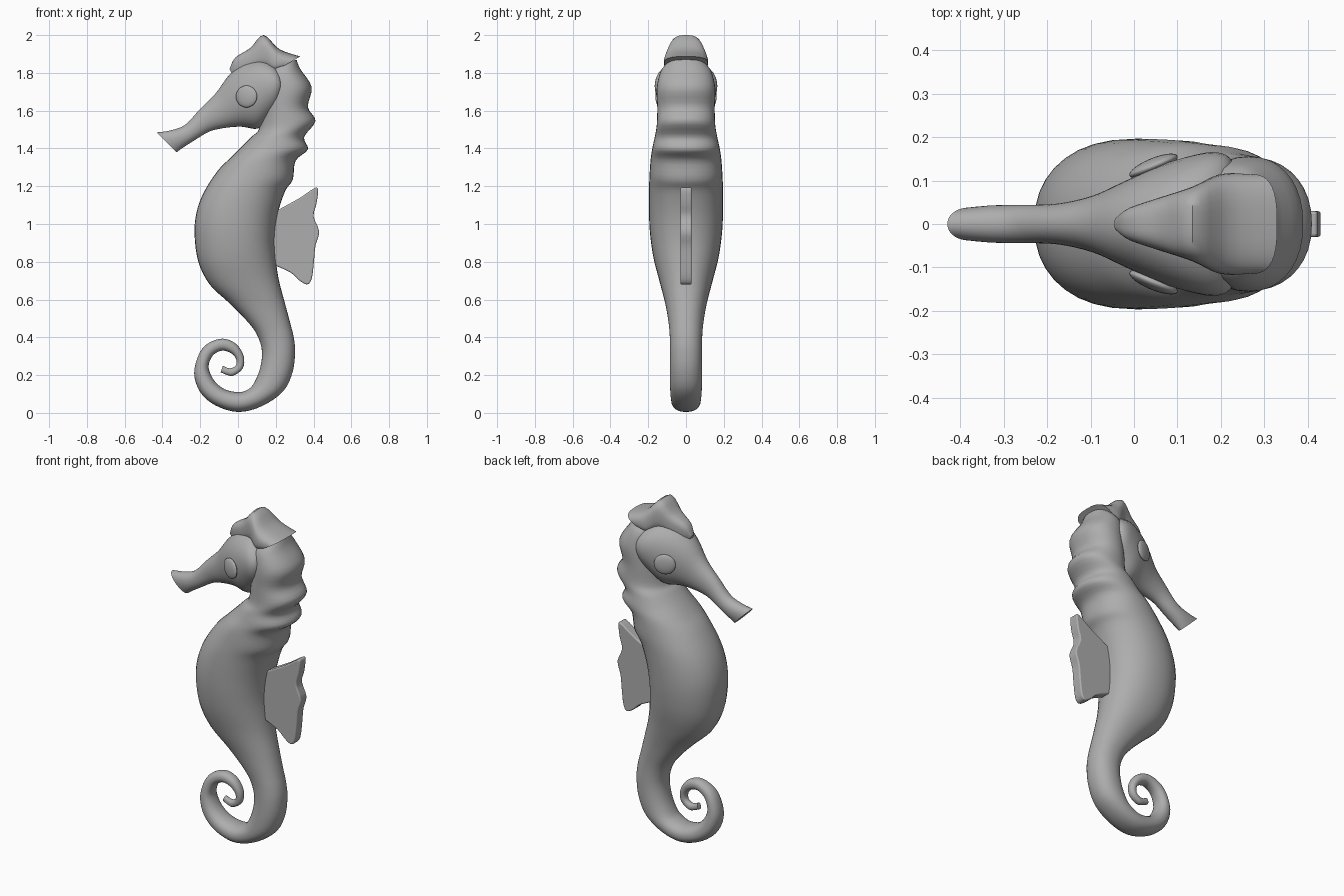
import bpy, bmesh, math
from mathutils import Vector

grey = bpy.data.materials.new("soft_grey")
grey.diffuse_color = (0.42, 0.42, 0.42, 1)


def finish(name, bm, angle=40):
    """Turn a bmesh into a smooth-shaded grey object."""
    bmesh.ops.recalc_face_normals(bm, faces=bm.faces)
    mesh = bpy.data.meshes.new(name)
    bm.to_mesh(mesh)
    bm.free()
    obj = bpy.data.objects.new(name, mesh)
    bpy.context.collection.objects.link(obj)
    mesh.materials.append(grey)
    bpy.ops.object.select_all(action='DESELECT')
    obj.select_set(True)
    bpy.context.view_layer.objects.active = obj
    bpy.ops.object.shade_smooth_by_angle(angle=math.radians(angle))
    return obj


def spline(rows, steps):
    """Catmull-Rom interpolation through the section rows."""
    out = []
    for i in range(len(rows) - 1):
        p = [rows[max(0, min(len(rows) - 1, i + k))] for k in (-1, 0, 1, 2)]
        for s in range(steps):
            t = s / steps
            out.append([0.5 * (2 * b + (c - a) * t + (2 * a - 5 * b + 4 * c - d) * t * t
                               + (3 * b - a - 3 * c + d) * t ** 3)
                        for a, b, c, d in zip(*p)])
    return out + [list(rows[-1])]


def loft(name, rows, steps=4, sides=36, power=2.2, angle=40):
    """Skin sections given as (x, z of one edge, x, z of other edge, half width)."""
    bm = bmesh.new()
    rings = []
    for x0, z0, x1, z1, w in spline(rows, steps):
        a, b = Vector((x0, 0, z0)), Vector((x1, 0, z1))
        ring = []
        for i in range(sides):
            t = 2 * math.pi * i / sides
            c, s = math.cos(t), math.sin(t)
            u = math.copysign(abs(c) ** (2 / power), c)
            v = math.copysign(abs(s) ** (2 / power), s)
            ring.append(bm.verts.new((a + b) / 2 + (b - a) / 2 * u + Vector((0, w * v, 0))))
        rings.append(ring)
    for r, q in zip(rings, rings[1:]):
        for i in range(sides):
            j = (i + 1) % sides
            bm.faces.new((r[i], r[j], q[j], q[i]))
    bm.faces.new(rings[0])
    bm.faces.new(rings[-1])
    return finish(name, bm, angle)


# Torso: belly edge, ridged back edge, half width, from nape to tail root
torso = [
    (.165, 1.83, .31, 1.87, .10), (.15, 1.79, .33, 1.82, .135),
    (.14, 1.71, .39, 1.725, .155), (.13, 1.61, .37, 1.62, .152),
    (.11, 1.50, .41, 1.545, .155), (.075, 1.465, .35, 1.46, .165),
    (.02, 1.41, .37, 1.395, .178), (-.04, 1.35, .305, 1.335, .187),
    (-.105, 1.285, .29, 1.235, .193), (-.18, 1.17, .25, 1.175, .196),
    (-.22, 1.06, .212, 1.06, .196), (-.23, .945, .195, .945, .19),
    (-.21, .80, .197, .84, .172), (-.15, .68, .215, .71, .14),
    (-.05, .585, .25, .575, .11), (.04, .495, .278, .47, .093),
    (.10, .415, .295, .40, .086)]
# Curled tail: inner edge, outer edge, half width
tail = [
    (.127, .325, .302, .325, .085), (.115, .23, .29, .22, .085),
    (.08, .15, .24, .115, .084), (.045, .12, .125, .035, .08),
    (0, .11, 0, .005, .075), (-.07, .125, -.12, .04, .068),
    (-.125, .17, -.2, .11, .06), (-.155, .235, -.232, .21, .052),
    (-.145, .285, -.205, .315, .045), (-.12, .315, -.155, .37, .04),
    (-.08, .33, -.08, .393, .036), (-.035, .315, -.01, .365, .032),
    (-.01, .285, .03, .30, .026), (-.01, .255, .025, .235, .022),
    (-.03, .238, -.025, .197, .02), (-.055, .238, -.06, .202, .018),
    (-.08, .25, -.092, .215, .015)]
loft("body_and_tail", torso + tail, angle=60)

# Head with long flared snout: upper edge, lower edge, half width
head = [
    (-.43, 1.485, -.325, 1.38, .038), (-.36, 1.495, -.29, 1.405, .043),
    (-.28, 1.525, -.235, 1.44, .044), (-.2, 1.61, -.15, 1.49, .047),
    (-.12, 1.69, -.06, 1.51, .066), (-.05, 1.785, .02, 1.515, .10),
    (.02, 1.845, .105, 1.505, .135), (.10, 1.872, .17, 1.555, .158),
    (.17, 1.86, .215, 1.61, .165), (.215, 1.82, .24, 1.68, .14),
    (.237, 1.77, .245, 1.73, .05)]
loft("head", head, power=2.1)

# Crest on top of the head: upper edge, lower edge, half width
crest = [
    (-.045, 1.82, -.03, 1.79, .015), (-.015, 1.88, 0, 1.79, .038),
    (.065, 1.932, .06, 1.81, .062), (.135, 2.0, .13, 1.82, .085),
    (.22, 1.925, .18, 1.80, .115), (.33, 1.887, .205, 1.815, .115)]
loft("crest", crest, power=2.8)

# Eyes: flattened domes following the cheeks
for side, name in ((-1, "eye_right"), (1, "eye_left")):
    bm = bmesh.new()
    bmesh.ops.create_uvsphere(bm, u_segments=28, v_segments=16, radius=1)
    eye = finish(name, bm)
    eye.scale = (.06, .018, .058)
    eye.rotation_euler = (0, 0, .39 * side)
    eye.location = (.045, .134 * side, 1.675)

# Back fin: scalloped plate with rounded rim
outline = [(.15, 1.04), (.25, 1.095), (.33, 1.14), (.405, 1.19), (.424, 1.18),
           (.415, 1.105), (.40, 1.04), (.43, .96), (.41, .885), (.402, .80),
           (.39, .71), (.365, .68), (.32, .705), (.275, .745), (.15, .80)]
bm = bmesh.new()
face = bm.faces.new([bm.verts.new((x, -.03, z)) for x, z in spline(outline, 3)])
rim = bmesh.ops.extrude_face_region(bm, geom=[face])["geom"]
bmesh.ops.translate(bm, verts=[g for g in rim if isinstance(g, bmesh.types.BMVert)],
                    vec=(0, .06, 0))
fin = finish("back_fin", bm, 50)
bevel = fin.modifiers.new("rounded_rim", 'BEVEL')
bevel.width = .012
bevel.segments = 3
bevel.limit_method = 'ANGLE'
bevel.angle_limit = math.radians(60)
